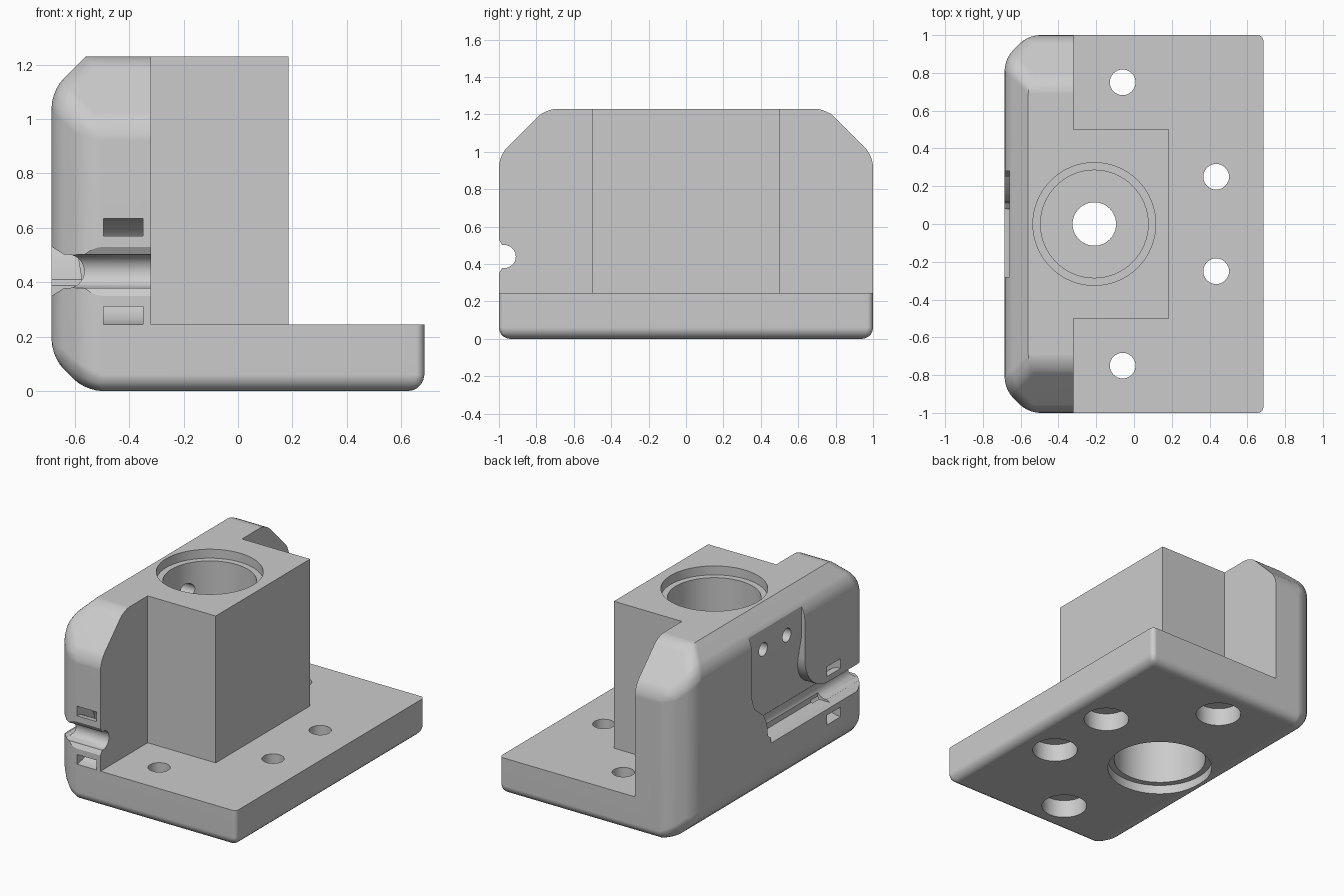
import bpy
import bmesh
from math import cos, sin, pi, radians
from mathutils import Vector

default = bpy.data.objects.get("Cube")
if default:
    bpy.data.objects.remove(default, do_unlink=True)

grey = bpy.data.materials.new("light grey plastic")
grey.use_nodes = True
COLOR = (0.6, 0.6, 0.6, 1)
grey.diffuse_color = COLOR
grey.node_tree.nodes["Principled BSDF"].inputs["Base Color"].default_value = COLOR

BACK, FRONT, SIDE, TOP = -0.685, 0.685, 1.0, 1.23
GROOVE_Z = 0.44


def to_object(bm, name):
    bmesh.ops.recalc_face_normals(bm, faces=bm.faces)
    mesh = bpy.data.meshes.new(name)
    bm.to_mesh(mesh)
    bm.free()
    mesh.materials.append(grey)
    obj = bpy.data.objects.new(name, mesh)
    bpy.context.collection.objects.link(obj)
    return obj


def apply(obj, kind, **settings):
    mod = obj.modifiers.new(kind.lower(), kind)
    for key, value in settings.items():
        setattr(mod, key, value)
    bpy.context.view_layer.objects.active = obj
    bpy.ops.object.modifier_apply(modifier=mod.name)


def prism(name, outline, axis, lo, hi, shape=None):
    """Extrude a 2D outline along an axis; shape may move the far cap."""
    place = {"x": lambda a, b, h: (h, a, b),
             "y": lambda a, b, h: (a, h, b),
             "z": lambda a, b, h: (a, b, h)}[axis]
    bm = bmesh.new()
    near = [bm.verts.new(place(a, b, lo)) for a, b in outline]
    far = [bm.verts.new(place(a, b, hi)) for a, b in outline]
    if shape:
        for v in far:
            shape(v)
    bm.faces.new(near)
    bm.faces.new(far)
    n = len(near)
    for i in range(n):
        j = (i + 1) % n
        bm.faces.new((near[i], near[j], far[j], far[i]))
    return to_object(bm, name)


def arc(cx, cy, r, start, end, n):
    return [(cx + r * cos(radians(start + (end - start) * i / n)),
             cy + r * sin(radians(start + (end - start) * i / n)))
            for i in range(n + 1)]


def circle(cx, cy, r, n=48):
    return arc(cx, cy, r, 0, 360, n)[:-1]


# Envelope block with the chamfered wall corners
bm = bmesh.new()
bmesh.ops.create_cube(bm, size=1)
for v in bm.verts:
    v.co = (v.co.x * 2 * FRONT, v.co.y * 2 * SIDE, (v.co.z + 0.5) * TOP)
C = 0.125
chamfers = [((BACK, 0, TOP - C), (-1, 0, 1)), ((BACK, 0, C), (-1, 0, -1))]
for s in (-1, 1):
    chamfers += [((0, s * SIDE, TOP - 2 * C), (0, s, 1)),
                 ((BACK, s * (SIDE - C), 0), (-1, s, 0))]
for point, normal in chamfers:
    geom = bm.verts[:] + bm.edges[:] + bm.faces[:]
    cut = bmesh.ops.bisect_plane(bm, geom=geom, dist=1e-4, plane_co=point,
                                 plane_no=Vector(normal).normalized(), clear_outer=True)
    edges = [e for e in cut["geom_cut"] if isinstance(e, bmesh.types.BMEdge)]
    bmesh.ops.contextual_create(bm, geom=edges)
    bmesh.ops.remove_doubles(bm, verts=bm.verts[:], dist=0.005)

# Rounded edges; the long top edges stay sharp
weight = bm.edges.layers.float.new("bevel_weight_edge")
for e in bm.edges:
    a, b = (v.co for v in e.verts)
    along = b - a
    on_top = min(a.z, b.z) > TOP - 0.01
    front_face = min(a.x, b.x) > FRONT - 0.01
    e[weight] = 1.0
    if on_top and abs(along.x) < 0.01:
        e[weight] = 0.0
    elif front_face and abs(along.z) > 0.01:
        e[weight] = 0.5
body = to_object(bm, "bracket_body")
apply(body, "BEVEL", width=0.06, segments=5, limit_method="WEIGHT", use_clamp_overlap=False)

cutters = []


def cut(*args, **kw):
    cutters.append(prism(*args, **kw))


# Space above the base plate, around the bearing block
cut("plate_clearance", [(-0.32, 1.1), (-0.32, 0.5), (0.185, 0.5), (0.185, -0.5),
                        (-0.32, -0.5), (-0.32, -1.1), (0.8, -1.1), (0.8, 1.1)],
    "z", 0.245, 2)

# Bearing bore: lips, two seats and a narrow shoulder hole
for name, r, lo, hi in (("top_lip", 0.325, 1.17, 1.4), ("top_seat", 0.285, 0.62, 1.3),
                        ("shoulder_hole", 0.115, -0.1, 1.35),
                        ("bottom_seat", 0.285, -0.15, 0.45), ("bottom_lip", 0.325, -0.2, 0.06)):
    cut(name, circle(-0.21, 0, r, 64), "z", lo, hi)

# Counterbored mounting holes
for x, y in ((-0.06, 0.75), (0.435, 0.25)):
    for s in (-1, 1):
        cut("screw_hole", circle(x, s * y, 0.068, 32), "z", -0.1, 0.4)
        cut("screw_counterbore", circle(x, s * y, 0.14, 32), "z", -0.2, 0.12)


# Cable groove with flared mouth, on the back face and the end face
def groove_outline(face, depth):
    r = 0.062
    c = face + depth - r
    mouth = 0.09
    return ([(face - 0.1, GROOVE_Z - mouth), (face, GROOVE_Z - mouth)]
            + arc(c, GROOVE_Z, r, -100, 100, 16)
            + [(face, GROOVE_Z + mouth), (face - 0.1, GROOVE_Z + mouth)])


cut("back_groove", groove_outline(BACK, 0.12), "y", -1.2, 0.08)
cut("end_groove", [(y, z) for y, z in groove_outline(-SIDE, 0.09)], "x", -0.8, -0.25)

# Cable recess in the back face: shallow panel above, sloping floor below
cut("upper_recess", [(0.28, 0.9), (0.28, 1.4), (-0.28, 1.4), (-0.28, 0.9)], "x", -0.9, -0.66)


def slope_floor(v):
    v.co.x = -0.66 + 0.17 * (0.915 - v.co.z)


cut("lower_recess",
    [(0.28, 0.915), (0.28, 0.72), (0.25, 0.64), (0.16, 0.57), (0.12, 0.5), (0.11, 0.41),
     (0.05, 0.365), (-0.58, 0.365), (-0.58, 0.53)]
    + arc(-0.53, 0.78, 0.25, -90, 0, 10) + [(-0.28, 0.915)],
    "x", -0.85, 0, shape=slope_floor)

# Two wire holes from the recess into the bore
for s in (-1, 1):
    cut("wire_hole", circle(s * 0.125, 0.99, 0.045, 24), "x", -0.95, -0.25)


# Curved tie slots looping around the groove
def ring(center):
    return (arc(center, GROOVE_Z, 0.195, -110, 110, 24)
            + arc(center, GROOVE_Z, 0.13, 110, -110, 24))


cut("end_tie_slot", ring(-SIDE), "x", -0.495, -0.35)
cut("back_tie_slot", ring(BACK), "y", -0.66, -0.515)

for cutter in cutters:
    cutter.hide_render = True
    apply(body, "BOOLEAN", object=cutter, operation="DIFFERENCE", solver="EXACT")
    bpy.data.objects.remove(cutter, do_unlink=True)

# Smooth curves with sharp corners
for obj in bpy.context.selected_objects:
    obj.select_set(False)
body.select_set(True)
bpy.context.view_layer.objects.active = body
bpy.ops.object.shade_smooth_by_angle(angle=radians(30))
apply(body, "WEIGHTED_NORMAL", keep_sharp=True)
